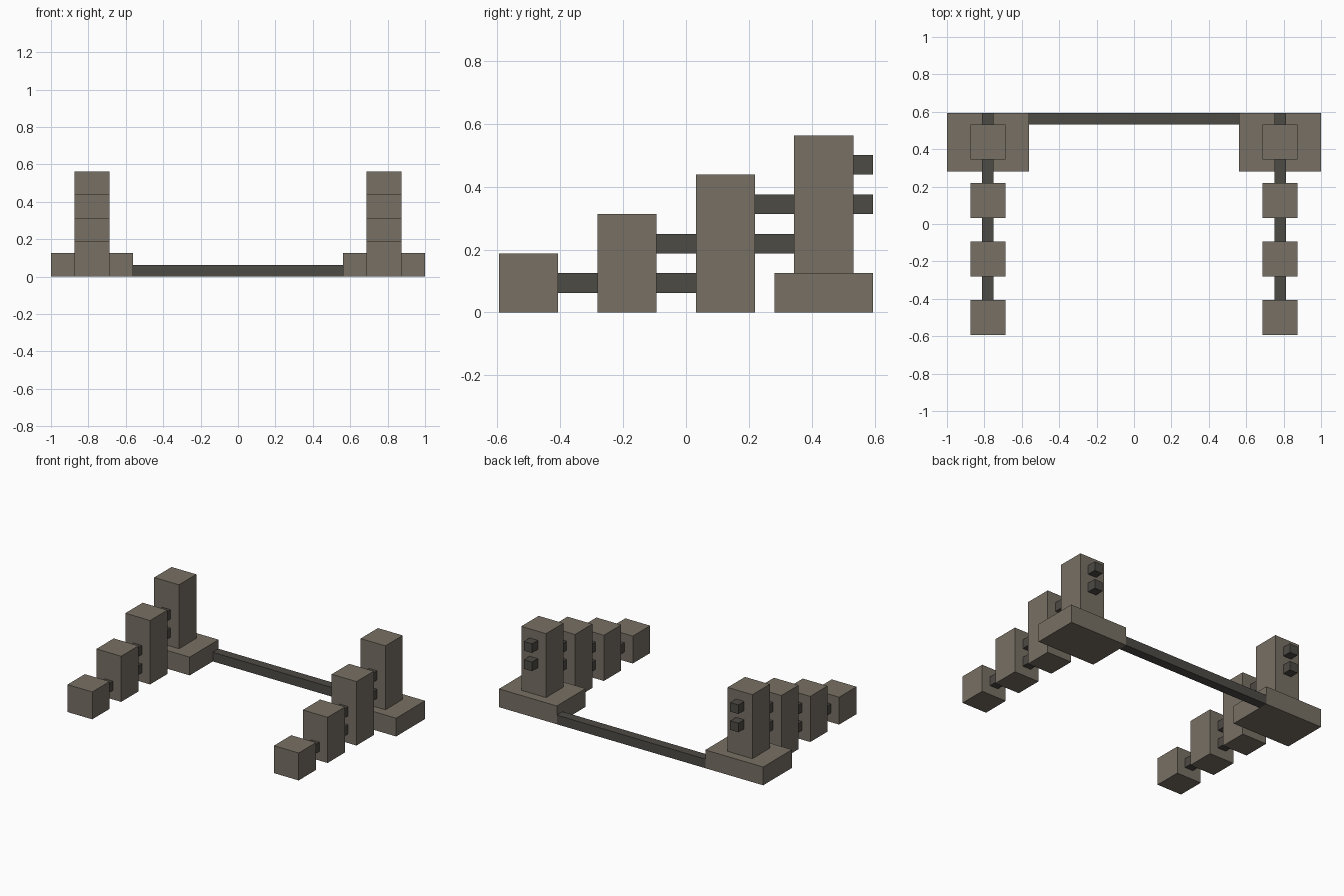
import bpy
import bmesh
from mathutils import Vector

if "Cube" in bpy.data.objects:
    bpy.data.objects.remove(bpy.data.objects["Cube"], do_unlink=True)

U = 1 / 16  # building grid


def material(name, rgb):
    m = bpy.data.materials.new(name)
    m.use_nodes = True
    color = (*rgb, 1.0)
    m.diffuse_color = color
    bsdf = m.node_tree.nodes["Principled BSDF"]
    bsdf.inputs["Base Color"].default_value = color
    bsdf.inputs["Roughness"].default_value = 0.9
    return m


STONE = material("warm grey stone", (0.185, 0.162, 0.128))
DARK = material("dark grey rail", (0.076, 0.070, 0.060))


def box(name, lo, hi, mat):
    """Axis-aligned box between two corners, given in grid units."""
    lo, hi = Vector(lo) * U, Vector(hi) * U
    bm = bmesh.new()
    bmesh.ops.create_cube(bm, size=1)
    bmesh.ops.scale(bm, vec=hi - lo, verts=bm.verts)
    mesh = bpy.data.meshes.new(name)
    bm.to_mesh(mesh)
    bm.free()
    mesh.materials.append(mat)
    ob = bpy.data.objects.new(name, mesh)
    ob.location = (lo + hi) / 2
    bpy.context.collection.objects.link(ob)
    return ob


# Rail pieces: start y, end y, bottom z
RAILS = [
    (-6.5, -4.5, 1), (-1.5, 0.5, 1),
    (-1.5, 0.5, 3), (3.5, 5.5, 3),
    (3.5, 5.5, 5), (8.5, 9.5, 5),
    (8.5, 9.5, 7),
]

for side, cx in (("left", 12.5), ("right", -12.5)):
    # Wide plinth under the tallest post
    box(f"{side}_plinth", (cx - 3.5, 4.5, 0), (cx + 3.5, 9.5, 2), STONE)

    # Four posts rising towards the back
    for i in range(4):
        y = -9.5 + 5 * i
        bottom = 2 if i == 3 else 0
        box(f"{side}_post_{i + 1}", (cx - 1.5, y, bottom),
            (cx + 1.5, y + 3, 3 + 2 * i), STONE)

    # Thin rails between the posts and stubs behind the last one
    for i, (y0, y1, z) in enumerate(RAILS):
        box(f"{side}_rail_{i + 1}", (cx - 0.5, y0, z), (cx + 0.5, y1, z + 1), DARK)

# Low beam joining the two plinths
box("back_beam", (-9, 8.5, 0), (9, 9.5, 1), DARK)
